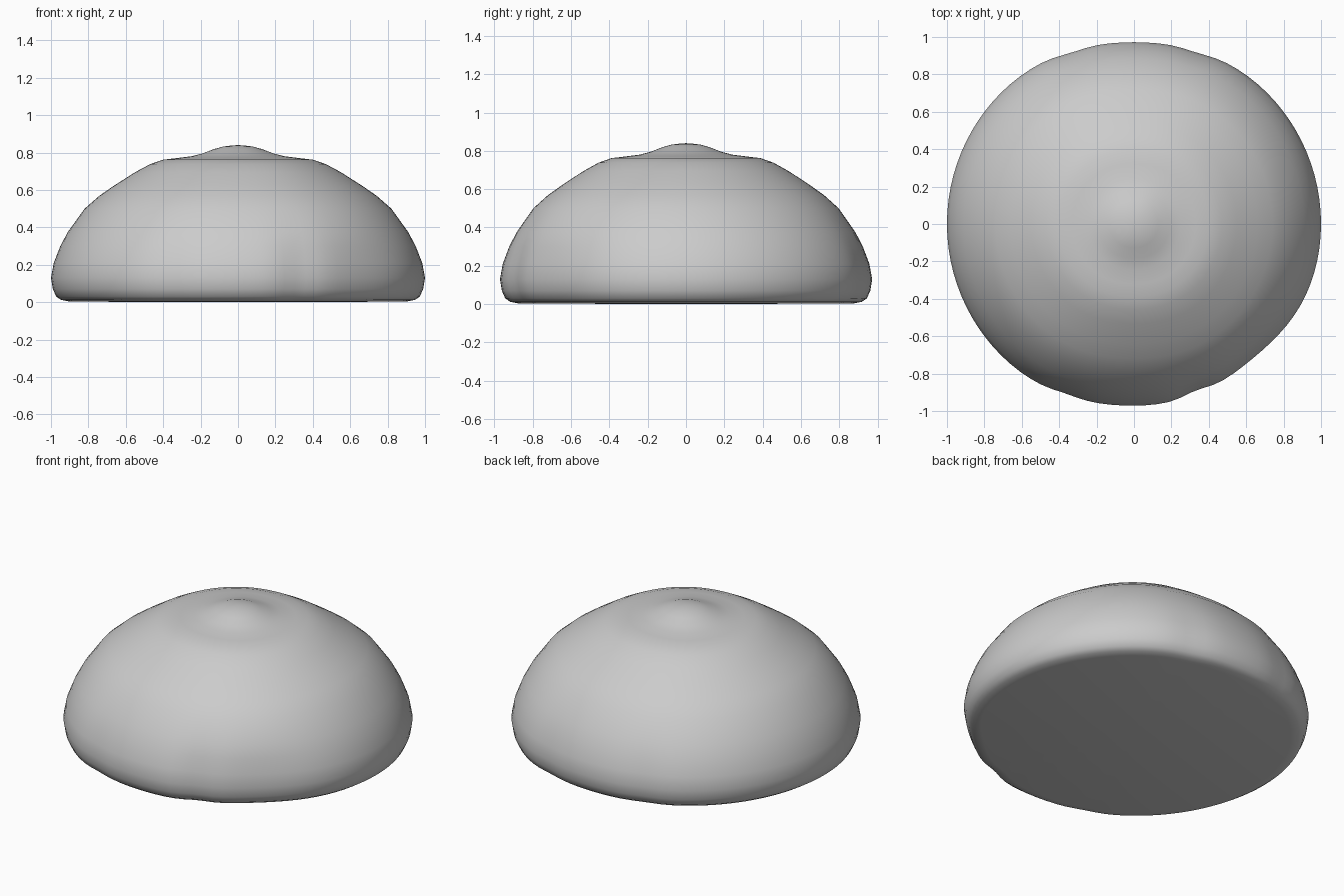
import bpy, bmesh, math

cube = bpy.data.objects.get("Cube")
if cube:
    bpy.data.objects.remove(cube, do_unlink=True)

SIDES = 96
# Radius and height from the rounded foot up to the raised tip
PROFILE = [(0.90, 0.003), (0.945, 0.012), (0.972, 0.03), (0.99, 0.07), (1.0, 0.13),
           (0.985, 0.21), (0.95, 0.30), (0.91, 0.375), (0.82, 0.50), (0.74, 0.57),
           (0.66, 0.625), (0.55, 0.695), (0.47, 0.738), (0.40, 0.762), (0.33, 0.77),
           (0.25, 0.78), (0.19, 0.795), (0.13, 0.818), (0.08, 0.832), (0.04, 0.837)]


def bump(angle, centre, width):
    """Smooth bell around a compass direction, in degrees."""
    gap = (angle - centre + 180) % 360 - 180
    return math.exp(-(gap / width) ** 2)


def outline(angle, z):
    """Scale of the radius: slightly flattened front and back, soft dent near the foot."""
    low = 1 / (1 + math.exp((z - 0.32) / 0.05))
    scale = 1 - 0.028 * bump(angle, 90, 25) - 0.028 * bump(angle, 270, 25)
    scale -= 0.04 * low * bump(angle, 310, 20)
    for centre in (70, 110, 248):
        scale -= 0.01 * low * bump(angle, centre, 6)
    scale -= 0.022 * low * bump(angle, 290, 6)
    return scale


def clay_material():
    mat = bpy.data.materials.new("light grey")
    mat.use_nodes = True
    colour = (0.6, 0.6, 0.6, 1)
    mat.diffuse_color = colour
    mat.node_tree.nodes["Principled BSDF"].inputs["Base Color"].default_value = colour
    return mat


# Domed bun built as rings
bm = bmesh.new()
rings = []
for r, z in PROFILE:
    ring = []
    for i in range(SIDES):
        a = 360 * i / SIDES
        s = r * outline(a, z)
        ring.append(bm.verts.new((s * math.cos(math.radians(a)),
                                  s * math.sin(math.radians(a)), z)))
    rings.append(ring)
for lower, upper in zip(rings, rings[1:]):
    for i in range(SIDES):
        j = (i + 1) % SIDES
        bm.faces.new((lower[i], lower[j], upper[j], upper[i]))

# Tip and flat underside
tip = bm.verts.new((0, 0, 0.84))
base = bm.verts.new((0, 0, 0))
for i in range(SIDES):
    j = (i + 1) % SIDES
    bm.faces.new((rings[-1][i], rings[-1][j], tip))
    bm.faces.new((rings[0][j], rings[0][i], base))
for face in bm.faces:
    face.smooth = True

mesh = bpy.data.meshes.new("domed_bun")
bm.to_mesh(mesh)
bm.free()
mesh.materials.append(clay_material())
bun = bpy.data.objects.new("domed_bun", mesh)
bpy.context.collection.objects.link(bun)
